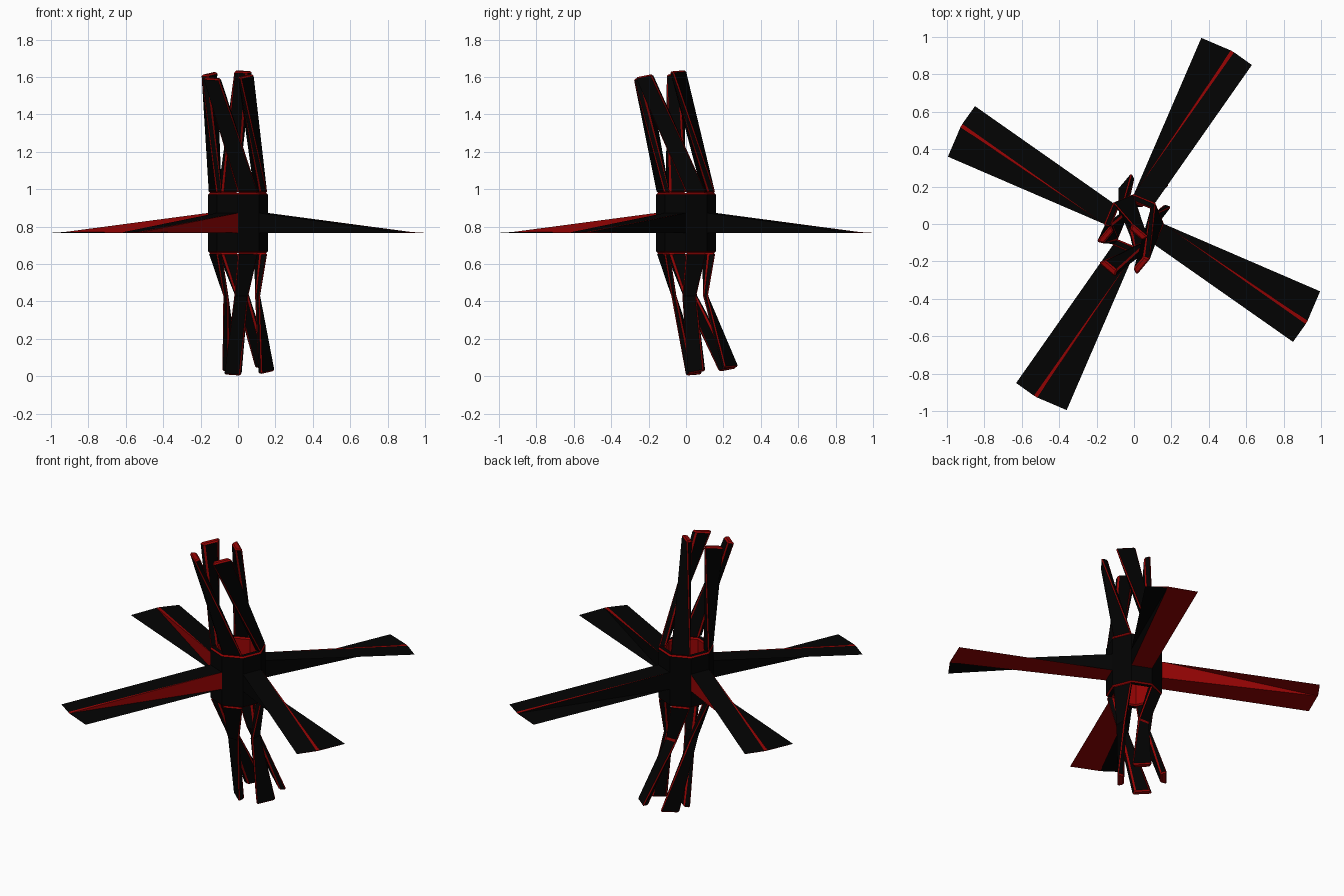
import bpy, bmesh, math
from mathutils import Vector, Matrix

if "Cube" in bpy.data.objects:
    bpy.data.objects.remove(bpy.data.objects["Cube"])


def material(name, rgb):
    m = bpy.data.materials.new(name)
    m.diffuse_color = (*rgb, 1)
    m.use_nodes = True
    m.node_tree.nodes["Principled BSDF"].inputs["Base Color"].default_value = m.diffuse_color
    return m


BLACK = material("matte black", (0.0008, 0.0008, 0.0008))
RED = material("dark red", (0.30, 0.001, 0.001))
R, INNER = 0.16, 0.118
Z0, Z1, Z2, Z3 = 0.66, 0.767, 0.873, 0.98
MID = (Z0 + Z3) / 2


def build(name, verts, faces):
    """faces: list of (indices, material index)"""
    bm = bmesh.new()
    vs = [bm.verts.new(v) for v in verts]
    for idx, mat in faces:
        bm.faces.new([vs[i] for i in idx]).material_index = mat
    bmesh.ops.recalc_face_normals(bm, faces=bm.faces)
    me = bpy.data.meshes.new(name)
    bm.to_mesh(me)
    bm.free()
    me.materials.append(BLACK)
    me.materials.append(RED)
    ob = bpy.data.objects.new(name, me)
    bpy.context.collection.objects.link(ob)
    return ob


def red_edges(ob, width, angle):
    b = ob.modifiers.new("red edges", "BEVEL")
    b.width = width
    b.segments = 1
    b.limit_method = "ANGLE"
    b.angle_limit = math.radians(angle)
    b.material = 1


def polar(r, deg, z):
    a = math.radians(deg)
    return Vector((r * math.cos(a), r * math.sin(a), z))


# Hollow octagonal hub, red inside
verts, faces = [], []
for i in range(8):
    a = i * 45
    verts += [polar(R, a, Z0), polar(R, a, Z3), polar(INNER, a, Z3), polar(INNER, a, Z0)]
for i in range(8):
    p, q = i * 4, (i + 1) % 8 * 4
    for j in range(4):
        k = (j + 1) % 4
        faces.append(((p + j, q + j, q + k, p + k), 1 if j == 2 else 0))
hub = build("hub", verts, faces)
red_edges(hub, 0.008, 60)


# Twisted struts rising from (and hanging below) every second hub side
def strut(name, start, sign):
    base = [polar(r, a, 0) for r, a in
            ((R, start), (R, start + 45), (INNER, start + 45), (INNER, start))]

    def ring(twist, scale, offset, height, tilt=0):
        rot = Matrix.Rotation(math.radians(twist), 3, "Z")
        out = []
        for v in base:
            p = rot @ v * scale
            dz = height + tilt * sign * (0.15 * p.y + 0.06 * p.x)
            out.append((p.x - offset[0] * sign, p.y - offset[1] * sign, MID + sign * dz))
        return out

    rings = [ring(0, 1, (0, 0), 0.16)]
    if sign < 0:                                   # lower struts have a waist
        rings.append(ring(-24, 0.66, (0.02, 0.02), 0.39))
    rings.append(ring(-63, 0.95, (0.056, 0.14), 0.793, 1))
    n = len(rings)
    faces = [((0, 1, 2, 3), 0), (tuple(range(4 * n - 4, 4 * n)), 1)]
    for s in range(n - 1):
        for i in range(4):
            j = (i + 1) % 4
            faces.append(((4 * s + i, 4 * s + j, 4 * s + 4 + j, 4 * s + 4 + i), 0))
    red_edges(build(name, sum(rings, []), faces), 0.008, 50)


for k in range(4):
    strut(f"upper_strut_{k + 1}", k * 90, 1)
    strut(f"lower_strut_{k + 1}", k * 90, -1)

# Four blades: a tapering square core with a thin fin fanning out on each side
for k in range(4):
    rot = Matrix.Rotation(math.radians(90 * k), 3, "Z")
    c = R * math.sqrt(0.5)
    pts = [(0, R, Z1), (c, c, Z1), (c, c, Z2), (0, R, Z2),       # root
           (0.36, 0.995, Z1), (0.517, 0.928, Z1 + 0.004),          # tip
           (0.535, 0.918, Z1 + 0.004), (0.63, 0.85, Z1),
           (0.525, 0.922, Z1 - 0.001)]
    flank = 1 if k in (1, 2) else 0
    under = 1 if k == 1 else 0
    faces = [((0, 3, 5), flank), ((1, 2, 8), under),             # core sides
             ((3, 5, 6), 1), ((3, 6, 2), 0), ((0, 1, 8), 1),       # ridge, top, underside
             ((0, 5, 4), 0), ((0, 4, 8), 1),                       # low fin
             ((2, 6, 7), 0), ((2, 7, 8), under),                   # high fin
             ((4, 8, 5), 1), ((5, 8, 6), 1), ((6, 8, 7), 1),       # tip
             ((0, 3, 2, 1), 0)]
    build(f"blade_{k + 1}", [rot @ Vector(p) for p in pts], faces)
